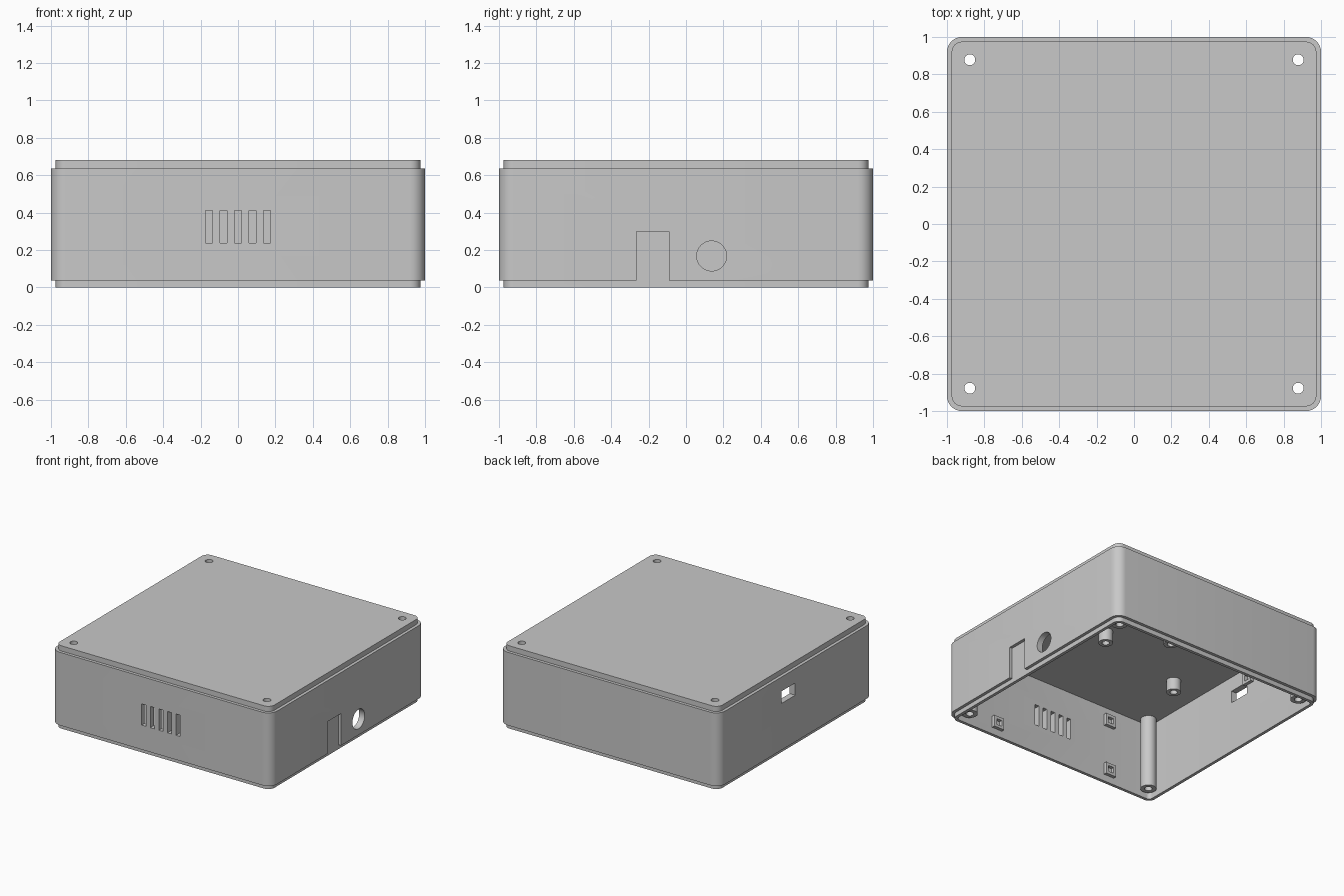
import bpy, bmesh, math
from mathutils import Matrix, Vector

if "Cube" in bpy.data.objects:
    bpy.data.objects.remove(bpy.data.objects["Cube"])

grey = bpy.data.materials.new("plain grey")
grey.use_nodes = True
grey.diffuse_color = (0.58, 0.58, 0.58, 1)
grey.node_tree.nodes["Principled BSDF"].inputs["Base Color"].default_value = grey.diffuse_color


def rounded_square(half, radius, z, steps=8):
    pts = []
    for corner in range(4):
        mid = math.radians(45 + 90 * corner)
        c = Vector((math.copysign(half - radius, math.cos(mid)),
                    math.copysign(half - radius, math.sin(mid)), z))
        for i in range(steps + 1):
            a = math.radians(90) * (corner + i / steps)
            pts.append(c + radius * Vector((math.cos(a), math.sin(a), 0)))
    return pts


def circle(radius, z, sides, turn=0):
    return [Vector((radius * math.cos(a), radius * math.sin(a), z))
            for a in (turn + math.tau * i / sides for i in range(sides))]


def loft(name, rings, closed=False, matrix=Matrix()):
    """Skin a stack of rings, capped at the ends or closed into a tube."""
    bm = bmesh.new()
    loops = [[bm.verts.new(p) for p in ring] for ring in rings]
    n = len(loops[0])
    pairs = list(zip(loops, loops[1:]))
    if closed:
        pairs.append((loops[-1], loops[0]))
    else:
        bm.faces.new(loops[0])
        bm.faces.new(loops[-1])
    for a, b in pairs:
        for i in range(n):
            j = (i + 1) % n
            bm.faces.new((a[i], a[j], b[j], b[i]))
    bmesh.ops.recalc_face_normals(bm, faces=bm.faces)
    bm.transform(matrix)
    mesh = bpy.data.meshes.new(name)
    bm.to_mesh(mesh)
    bm.free()
    obj = bpy.data.objects.new(name, mesh)
    bpy.context.collection.objects.link(obj)
    mesh.materials.append(grey)
    return obj


def tube(name, outer, inner, z0, z1, sides=32, turn=0, matrix=Matrix()):
    rings = [circle(r, z, sides, turn)
             for r, z in ((outer, z0), (outer, z1), (inner, z1), (inner, z0))]
    return loft(name, rings, True, matrix)


def block(center, size):
    m = Matrix.Translation(center) @ Matrix.Diagonal((*size, 1))
    return loft("cutter", [[Vector((x, y, z)) for x, y in
                ((-.5, -.5), (.5, -.5), (.5, .5), (-.5, .5))] for z in (-.5, .5)], matrix=m)


def select(obj):
    bpy.ops.object.select_all(action="DESELECT")
    obj.select_set(True)
    bpy.context.view_layer.objects.active = obj


def cut(target, cutter):
    cutter.hide_render = True
    mod = target.modifiers.new("cut", "BOOLEAN")
    mod.operation = "DIFFERENCE"
    mod.solver = "EXACT"
    mod.object = cutter
    select(target)
    bpy.ops.object.modifier_apply(modifier=mod.name)
    bpy.data.objects.remove(cutter)


# Shell with stepped lips at top and bottom
LIP, SHOULDER, TOP = .037, .637, .68
CEILING, INSIDE, POST = .64, .95, .878
STEPS = ((0, .975), (LIP, .975), (LIP, 1), (SHOULDER, 1), (SHOULDER, .975), (TOP, .975))
shell = loft("case_shell", [rounded_square(h, h - .92, z) for z, h in STEPS])
cut(shell, loft("cavity", [rounded_square(INSIDE, .03, z) for z in (-.1, CEILING)]))

# Front vents
for i in range(-2, 3):
    cut(shell, block((i * .078, -.98, .325), (.038, .2, .175)))

# Side port: shallow recess and round opening, plus slot on the opposite wall
cut(shell, block((1.025, -.178, (LIP + .3) / 2), (.1, .175, .3 - LIP)))
side = Matrix.Translation((.97, .137, .168)) @ Matrix.Rotation(math.pi / 2, 4, "Y")
cut(shell, loft("cutter", [circle(.08, z, 48) for z in (-.1, .1)], matrix=side))
cut(shell, block((-.97, .1, .47), (.2, .18, .1)))

# Corner screw posts, hollow right through the top
parts = [shell]
for x in (-POST, POST):
    for y in (-POST, POST):
        at = Matrix.Translation((x, y, 0))
        cut(shell, loft("cutter", [circle(.029, z, 32) for z in (.5, .8)], matrix=at))
        parts.append(tube("screw_post", .06, .029, LIP, CEILING + .005, matrix=at))

# Board standoffs hanging from the ceiling
for x, y in ((-.65, -.31), (.22, -.07), (-.17, .23)):
    parts.append(tube("board_standoff", .055, .028, CEILING - .1, CEILING + .005,
                      matrix=Matrix.Translation((x, y, 0))))

# Square brackets inside the front wall, and one beside the slot
mounts = [((x, -INSIDE, z), "X", -1) for x in (-.55, .55) for z in (.105, .53)]
mounts.append(((-INSIDE, .22, .54), "Y", 1))
for place, axis, sign in mounts:
    at = Matrix.Translation(place) @ Matrix.Rotation(sign * math.pi / 2, 4, axis)
    parts.append(tube("wall_bracket", .068, .035, -.005, .027, 4, math.pi / 4, at))

for part in parts:
    select(part)
    bpy.ops.object.shade_smooth_by_angle(angle=math.radians(30))
